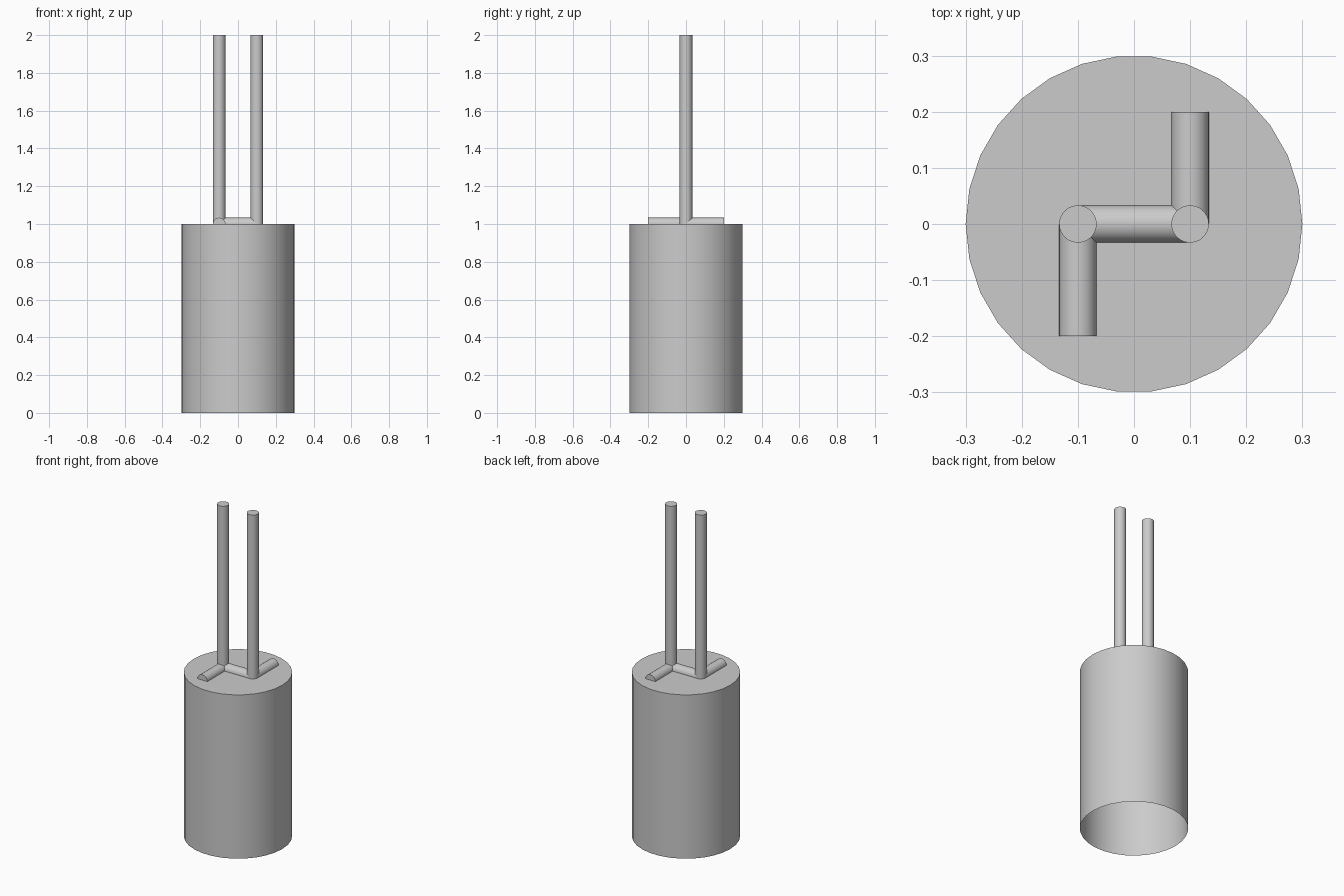
import bpy
from math import pi, radians

cube = bpy.data.objects.get("Cube")
if cube:
    bpy.data.objects.remove(cube, do_unlink=True)

SIDES = 30
ROD = 1 / 30

grey = bpy.data.materials.new("light_grey")
grey.use_nodes = True
colour = (0.6, 0.6, 0.6, 1)
grey.diffuse_color = colour
grey.node_tree.nodes["Principled BSDF"].inputs["Base Color"].default_value = colour


def cylinder(name, radius, length, centre, rotation=(0, 0, 0)):
    bpy.ops.mesh.primitive_cylinder_add(vertices=SIDES, radius=radius, depth=length,
                                        end_fill_type='NGON')
    obj = bpy.context.object
    obj.name = name
    # Turn the first corner onto the x axis before placing the part
    for v in obj.data.vertices:
        v.co.x, v.co.y = v.co.y, -v.co.x
    obj.location, obj.rotation_euler = centre, rotation
    obj.data.materials.append(grey)
    bpy.ops.object.shade_smooth_by_angle(angle=radians(30))
    return obj


# Body: closed on top, open underneath
body = cylinder("body", 0.3, 1, (0, 0, 0.5))
import bmesh
bm = bmesh.new()
bm.from_mesh(body.data)
bottom = [f for f in bm.faces if f.normal.z < -0.9]
bmesh.ops.delete(bm, geom=bottom, context='FACES_ONLY')
bm.to_mesh(body.data)
bm.free()

# Upright rods and the half-sunk foot running outward from each
for side, label in ((1, "left"), (-1, "right")):
    cylinder(label + "_upright_rod", ROD, 1, (side * 0.1, 0, 1.5))
    cylinder(label + "_foot_rod", ROD, 0.2, (side * 0.1, side * 0.1, 1), (pi / 2, 0, 0))

# Half-sunk rod joining the two uprights
cylinder("cross_rod", ROD, 0.2, (0, 0, 1), (0, pi / 2, 0))
